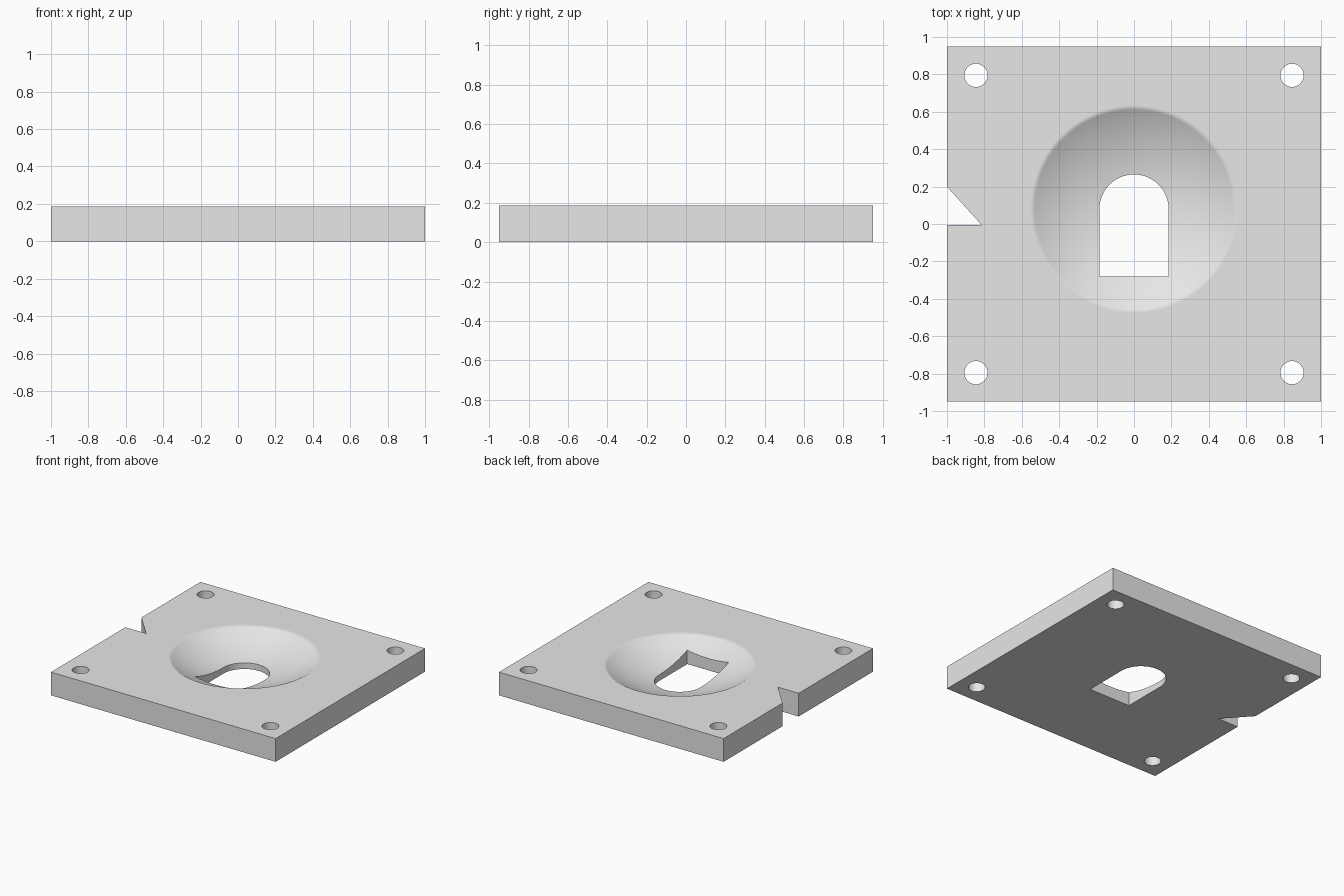
import bpy
import bmesh
import math
from mathutils import Vector

cube = bpy.data.objects.get("Cube")
if cube:
    bpy.data.objects.remove(cube, do_unlink=True)

THICK = 0.187
DISH_Y = 0.08        # centre of the dish and of the opening's arch
DISH_RIM = 0.555
DISH_RADIUS = 1.08

grey = bpy.data.materials.new("plain grey")
grey.use_nodes = True
grey.diffuse_color = (0.8, 0.8, 0.8, 1)
grey.node_tree.nodes["Principled BSDF"].inputs["Base Color"].default_value = (0.8, 0.8, 0.8, 1)


def add_object(name, bm):
    bmesh.ops.recalc_face_normals(bm, faces=bm.faces)
    mesh = bpy.data.meshes.new(name)
    bm.to_mesh(mesh)
    bm.free()
    mesh.materials.append(grey)
    obj = bpy.data.objects.new(name, mesh)
    bpy.context.collection.objects.link(obj)
    return obj


def prism(name, outline, bottom, top):
    """Extrude a flat outline upwards."""
    bm = bmesh.new()
    face = bm.faces.new([bm.verts.new((x, y, bottom)) for x, y in outline])
    new = bmesh.ops.extrude_face_region(bm, geom=[face])["geom"]
    bmesh.ops.translate(bm, vec=Vector((0, 0, top - bottom)),
                        verts=[v for v in new if isinstance(v, bmesh.types.BMVert)])
    return add_object(name, bm)


def arc(cx, cy, radius, sweep, steps):
    return [(cx + radius * math.cos(sweep * i / steps),
             cy + radius * math.sin(sweep * i / steps)) for i in range(steps + 1)]


# Square plate with a notch in its right edge
plate = prism("plate", [(-1, -0.95), (1, -0.95), (1, 0.95), (-1, 0.95),
                        (-1, 0.2), (-0.815, -0.005), (-1, -0.005)], 0, THICK)

# Shallow spherical dish
bm = bmesh.new()
bmesh.ops.create_uvsphere(bm, u_segments=80, v_segments=110, radius=DISH_RADIUS)
dish = add_object("dish_cutter", bm)
dish.location = (0, DISH_Y, THICK + math.sqrt(DISH_RADIUS ** 2 - DISH_RIM ** 2))
cutters = [dish]

# Arched opening
opening = [(-0.185, -0.28), (0.185, -0.28)] + arc(0, DISH_Y, 0.185, math.pi, 24)
cutters.append(prism("opening_cutter", opening, -0.2, 0.5))

# Corner screw holes
for x in (-0.845, 0.845):
    for y in (-0.795, 0.795):
        ring = arc(x, y, 0.062, math.tau, 40)[:-1]
        cutters.append(prism("screw_hole_cutter", ring, -0.2, 0.5))

# Cut the plate, then discard the cutters
bpy.ops.object.select_all(action="DESELECT")
plate.select_set(True)
bpy.context.view_layer.objects.active = plate
for cutter in cutters:
    cutter.hide_render = True
    cut = plate.modifiers.new("cut", "BOOLEAN")
    cut.operation = "DIFFERENCE"
    cut.solver = "EXACT"
    cut.object = cutter
    bpy.ops.object.modifier_apply(modifier=cut.name)
    bpy.data.objects.remove(cutter, do_unlink=True)

# Soft dish and rim, crisp cut edges
bpy.ops.object.shade_smooth_by_angle(angle=math.radians(40))
weighted = plate.modifiers.new("weighted normals", "WEIGHTED_NORMAL")
weighted.keep_sharp = True
